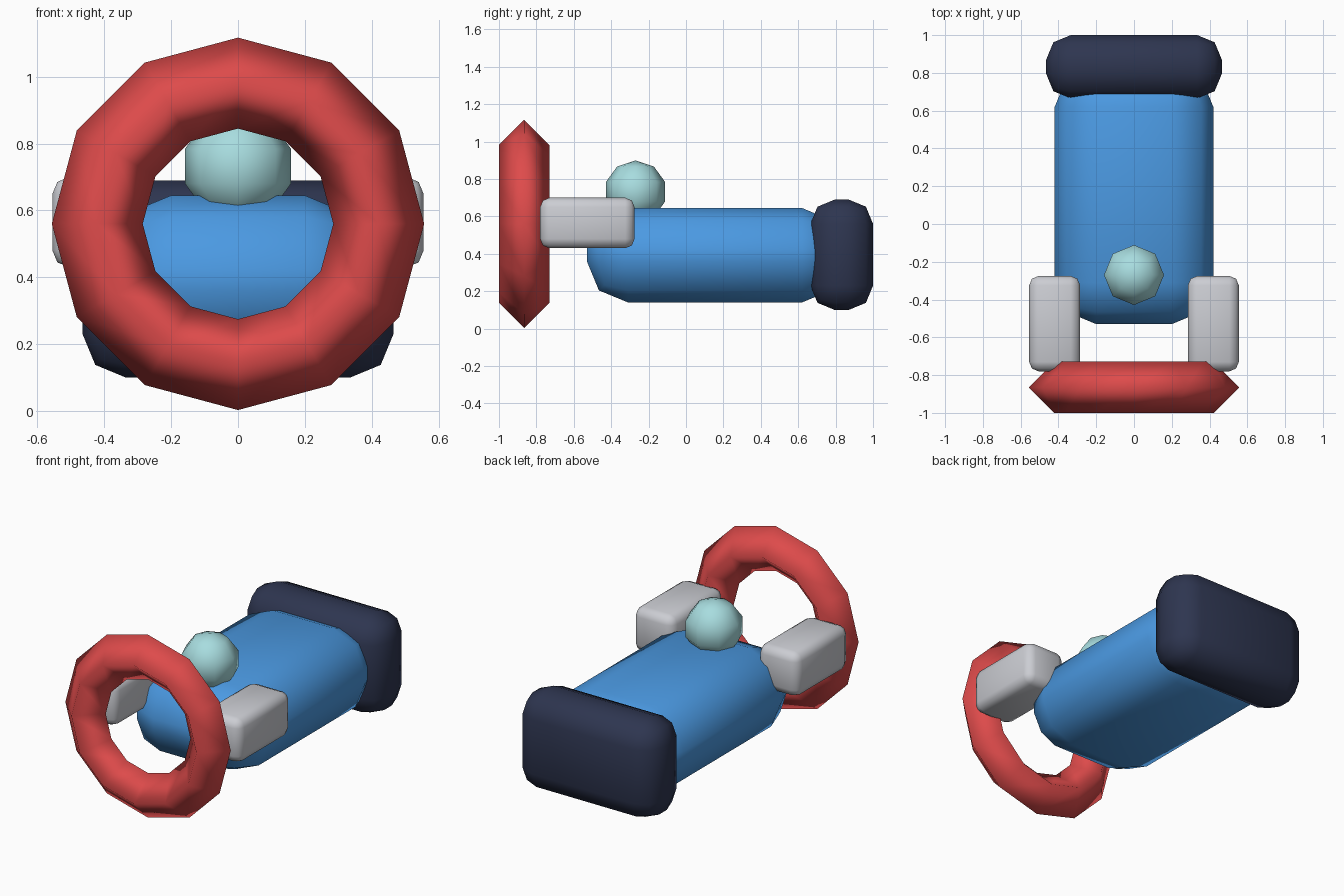
import bpy
from math import radians

cube = bpy.data.objects.get("Cube")
if cube:
    bpy.data.objects.remove(cube, do_unlink=True)


def material(name, rgb):
    m = bpy.data.materials.new(name)
    m.use_nodes = True
    m.diffuse_color = (*rgb, 1)
    bsdf = next(n for n in m.node_tree.nodes if n.type == 'BSDF_PRINCIPLED')
    bsdf.inputs["Base Color"].default_value = (*rgb, 1)
    return m


red = material("red", (0.73, 0.07, 0.07))
blue = material("blue", (0.07, 0.32, 0.76))
navy = material("navy", (0.027, 0.036, 0.08))
grey = material("light grey", (0.60, 0.61, 0.65))
aqua = material("pale aqua", (0.39, 0.72, 0.74))


def finish(name, mat):
    obj = bpy.context.object
    obj.name = name
    obj.data.materials.append(mat)
    bpy.ops.object.shade_smooth()
    return obj


def rounded_box(name, mat, low, high, bevel):
    centre = [(a + b) / 2 for a, b in zip(low, high)]
    bpy.ops.mesh.primitive_cube_add(size=1, location=centre)
    obj = finish(name, mat)
    size = [b - a for a, b in zip(low, high)]
    for v in obj.data.vertices:
        v.co = [c * s for c, s in zip(v.co, size)]
    mod = obj.modifiers.new("rounding", 'BEVEL')
    mod.width = bevel
    mod.segments = 2
    mod.limit_method = 'NONE'


# Main body and rear block
rounded_box("body", blue, (-0.42, -0.53, 0.14), (0.42, 0.84, 0.645), 0.22)
rounded_box("rear_block", navy, (-0.465, 0.665, 0.10), (0.465, 1.0, 0.69), 0.13)

# Side arms that hold the ring
for side, x in (("left", 0.42), ("right", -0.42)):
    rounded_box(side + "_arm", grey, (x - 0.135, -0.78, 0.43),
                (x + 0.135, -0.275, 0.70), 0.05)

# Front ring with a diamond cross-section
bpy.ops.mesh.primitive_torus_add(
    major_segments=12, minor_segments=4, major_radius=0.421, minor_radius=0.136,
    location=(0, -0.865, 0.56), rotation=(radians(90), 0, 0))
finish("front_ring", red)

# Dome ball on top of the body
bpy.ops.mesh.primitive_uv_sphere_add(segments=8, ring_count=5, radius=0.167,
                                     location=(0, -0.27, 0.732))
finish("top_ball", aqua)
